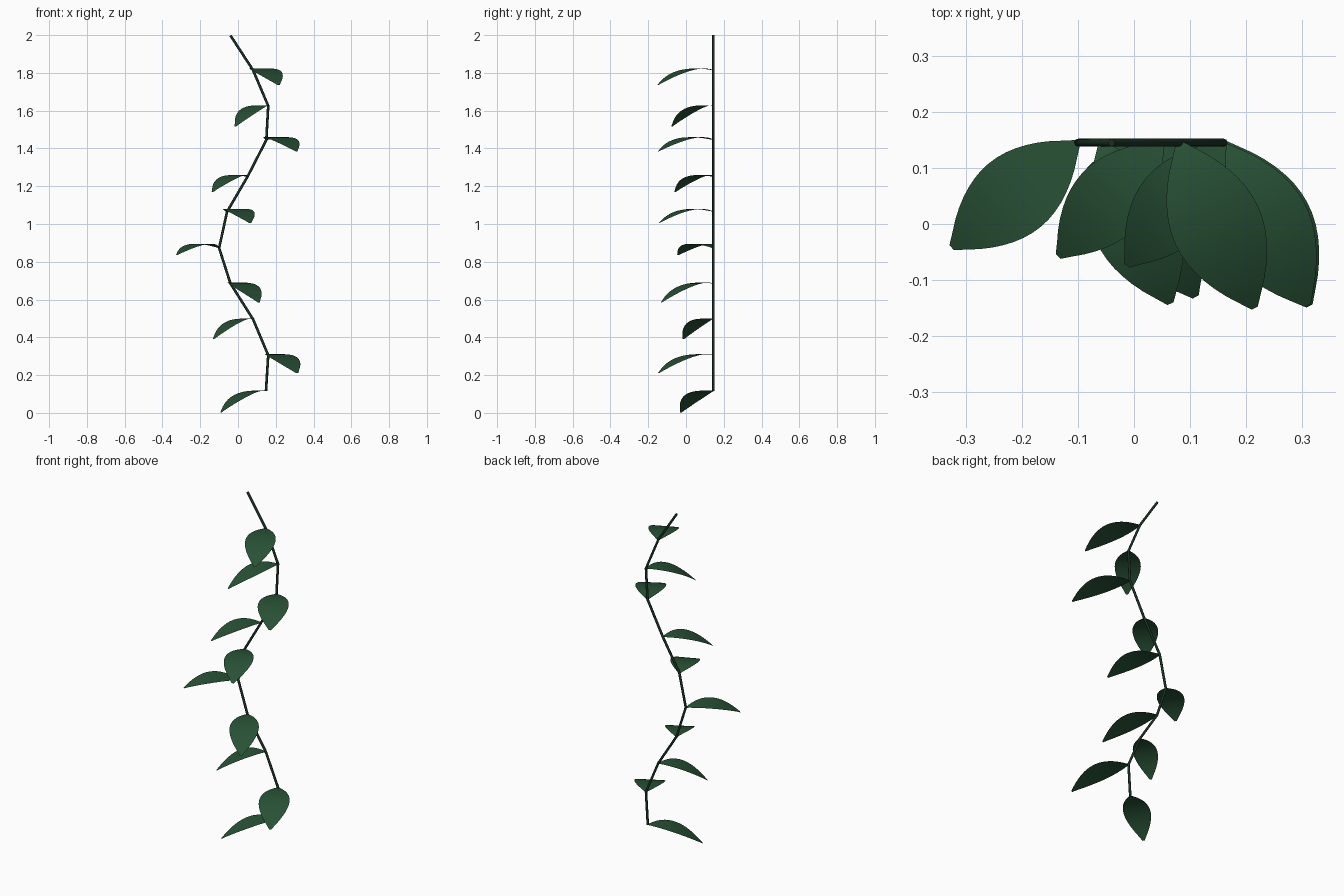
import bpy, math
from mathutils import Vector

if "Cube" in bpy.data.objects:
    bpy.data.objects.remove(bpy.data.objects["Cube"])

def material(name, rgb):
    m = bpy.data.materials.new(name)
    m.diffuse_color = (*rgb, 1)
    m.use_nodes = True
    m.node_tree.nodes["Principled BSDF"].inputs["Base Color"].default_value = m.diffuse_color
    return m

leaf_green = material("leaf green", (0.021, 0.082, 0.036))
stem_green = material("dark stem green", (0.010, 0.032, 0.018))

STEM_Y = 0.145
# stem joints (x, z), top to bottom
joints = [(-0.04, 1.998), (0.08, 1.814), (0.16, 1.625), (0.15, 1.445), (0.05, 1.25),
          (-0.058, 1.065), (-0.10, 0.873), (-0.04, 0.685), (0.08, 0.495),
          (0.16, 0.305), (0.148, 0.115)]
# leaf tips (x, y, z), one for each joint below the top
tips = [(0.215, -0.15, 1.735), (-0.013, -0.074, 1.517), (0.31, -0.145, 1.385),
        (-0.135, -0.058, 1.17), (0.065, -0.142, 1.005), (-0.325, -0.042, 0.835),
        (0.11, -0.13, 0.585), (-0.13, -0.015, 0.39), (0.313, -0.146, 0.21),
        (-0.09, -0.027, 0.003)]

# stem: a thin mitred tube through the joints
curve = bpy.data.curves.new("stem", "CURVE")
curve.dimensions = "3D"
curve.bevel_depth = 0.007
curve.bevel_resolution = 2
curve.use_fill_caps = True
spline = curve.splines.new("POLY")
spline.points.add(len(joints) - 1)
for p, (x, z) in zip(spline.points, joints):
    p.co = (x, STEM_Y, z, 1)
stem = bpy.data.objects.new("stem", curve)
bpy.context.collection.objects.link(stem)
curve.materials.append(stem_green)
bpy.context.view_layer.objects.active = stem
stem.select_set(True)
bpy.ops.object.convert(target="MESH")

def make_leaf(index, base, tip, rows=16, cols=4, bend=0.155):
    """Thin blade that rises from the joint and droops to its tip."""
    run = Vector((tip.x - base.x, tip.y - base.y, 0))
    length = run.length
    side = Vector((-run.y, run.x, 0)).normalized()
    rise = bend + tip.z - base.z
    verts, faces = [], []
    for i in range(rows + 1):
        t = i / rows
        half = max(0.25 * length * max(math.sin(math.pi * t), 0) ** 0.8, 0.006)
        mid = base + run * t + Vector((0, 0, rise * t - bend * t * t))
        for j in range(cols + 1):
            verts.append(mid + side * half * (2 * j / cols - 1))
    n = cols + 1
    for i in range(rows):
        for j in range(cols):
            a = i * n + j
            faces.append((a, a + n, a + n + 1, a + 1))
    mesh = bpy.data.meshes.new(f"leaf_{index}")
    mesh.from_pydata(verts, [], faces)
    mesh.materials.append(leaf_green)
    mesh.shade_smooth()
    bpy.context.collection.objects.link(bpy.data.objects.new(f"leaf_{index}", mesh))

# leaves, alternating left and right down the stem
for i, tip in enumerate(tips):
    x, z = joints[i + 1]
    make_leaf(i + 1, Vector((x, STEM_Y, z)), Vector(tip))
